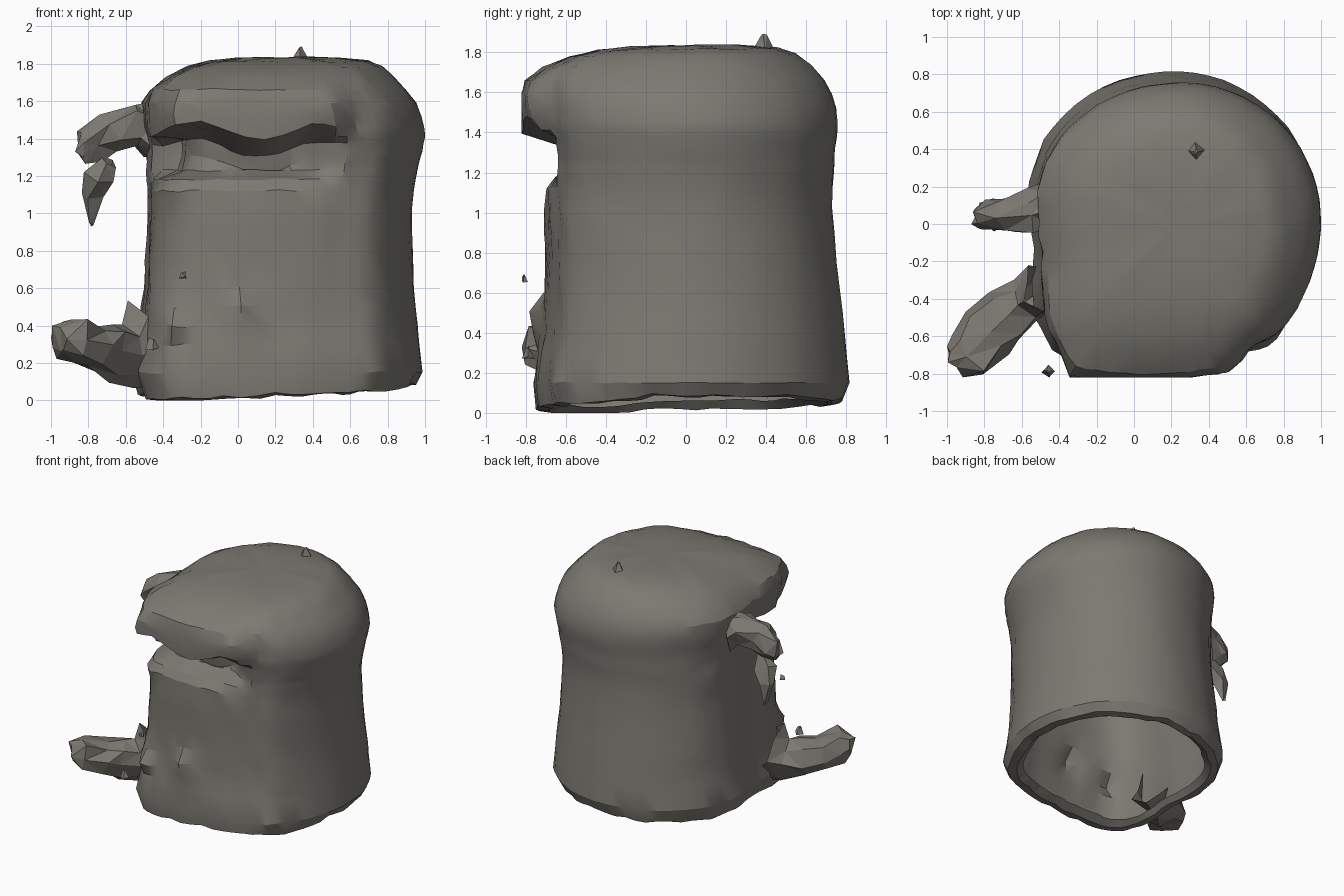
import bpy, bmesh, math, random
from mathutils import Vector, noise

if "Cube" in bpy.data.objects:
    bpy.data.objects.remove(bpy.data.objects["Cube"])
random.seed(4)

stone = bpy.data.materials.new("dark_stone")
stone.diffuse_color = (.205, .193, .17, 1)
stone.use_nodes = True
stone.node_tree.nodes["Principled BSDF"].inputs["Base Color"].default_value = stone.diffuse_color


def finish(name, bm, smooth):
    bmesh.ops.remove_doubles(bm, verts=bm.verts, dist=0.0005)
    bmesh.ops.recalc_face_normals(bm, faces=bm.faces)
    me = bpy.data.meshes.new(name)
    bm.to_mesh(me)
    bm.free()
    me.materials.append(stone)
    ob = bpy.data.objects.new(name, me)
    bpy.context.collection.objects.link(ob)
    if smooth:
        bpy.ops.object.select_all(action='DESELECT')
        ob.select_set(True)
        bpy.context.view_layer.objects.active = ob
        bpy.ops.object.shade_smooth_by_angle(angle=math.radians(25))


def bridge(bm, rows):
    n = len(rows[0])
    for a, b in zip(rows, rows[1:]):
        for i in range(n):
            bm.faces.new((a[i], a[(i + 1) % n], b[(i + 1) % n], b[i]))


def bump(v, lo, hi, soft, soft_hi=None):
    t = max(0, min(1, (v - lo) / soft, (hi - v) / (soft_hi or soft)))
    return t * t * (3 - 2 * t)


# Body outline in a -1..1 box: round back, flatter front and left side
outline = [(-1, .25), (-.84, .62), (-.48, .9), (-.05, 1), (.35, .94), (.72, .7),
           (.94, .34), (1, -.05), (.92, -.45), (.71, -.81), (.45, -.92), (.1, -.99),
           (-.4, -1), (-.77, -.91), (-.95, -.66), (-.98, -.2)]


def catmull(pts, steps):
    out, n = [], len(pts)
    for i in range(n):
        p0, p1, p2, p3 = (Vector(pts[(i + k) % n]) for k in (-1, 0, 1, 2))
        for s in range(steps):
            t = s / steps
            out.append(.5 * (2 * p1 + (p2 - p0) * t + (2 * p0 - 5 * p1 + 4 * p2 - p3) * t * t
                             + (3 * p1 - p0 - 3 * p2 + p3) * t ** 3))
    return out


# Body rings: height, xmin, xmax, ymin, ymax, from the inturned lip to the lid
rings = [(.09, -.42, .84, -.62, .68), (.05, -.46, .88, -.68, .73), (.06, -.52, .945, -.74, .78),
         (.15, -.56, .985, -.76, .815), (.3, -.53, .97, -.73, .80), (.4, -.515, .96, -.715, .79),
         (.5, -.51, .95, -.705, .78), (.6, -.50, .94, -.70, .77), (.75, -.49, .935, -.695, .75),
         (.9, -.48, .93, -.70, .74), (1.02, -.48, .93, -.70, .73), (1.12, -.48, .94, -.69, .73),
         (1.18, -.48, .95, -.69, .735), (1.23, -.48, .96, -.69, .74), (1.28, -.48, .97, -.69, .74),
         (1.33, -.48, .985, -.70, .745), (1.37, -.48, .99, -.70, .75), (1.41, -.49, 1.0, -.71, .755),
         (1.46, -.50, .995, -.72, .755), (1.52, -.51, .98, -.73, .75), (1.59, -.51, .955, -.73, .73),
         (1.66, -.47, .90, -.72, .69), (1.73, -.38, .83, -.67, .63), (1.785, -.27, .77, -.57, .55),
         (1.815, -.15, .7, -.44, .46), (1.83, 0, .53, -.27, .3), (1.835, .15, .36, -.1, .12)]
# Front swellings: x, z, radius, height
swells = [(.02, .47, .10, .09), (-.36, .42, .12, .10), (-.34, 1.15, .09, .05),
          (-.3, 1.52, .15, .08), (-.3, .12, .2, .03)]
profile = catmull(outline, 4)


def shape(p, ring):
    z, x0, x1, y0, y1 = ring
    q = Vector(((x0 + x1) / 2 + p.x * (x1 - x0) / 2, (y0 + y1) / 2 + p.y * (y1 - y0) / 2, z))
    if z < .12:
        q.z += .03 * p.x - .03 * bump(p.y, -2, -.2, .3, .5)
    # deep slot under the brow, wrapping round the front left corner
    axis = Vector((.2, 0))
    ang = math.degrees(math.atan2(q.y, q.x - .2)) % 360
    slot = bump(ang, 190, 300, 18)
    pull = .2 * slot * bump(z, 1.15, 1.44, .1, .05)
    d = Vector((q.x - axis.x, q.y)).normalized()
    q.x -= d.x * pull
    q.y -= d.y * pull
    if 1.25 < z < 1.56:
        q.z += slot * (.05 * math.sin(9 * q.x + 3.6) - .02) * bump(z, 1.2, 1.6, .1)
    if p.y < -.6:
        # overhanging brow
        w = bump(q.x, -.46, .64, .14)
        q.y -= w * .10 * bump(z, 1.36, 1.84, .07, .26)
        for sx, sz, r, h in swells:
            q.y -= h * math.exp(-((q.x - sx) ** 2 + (z - sz) ** 2) / (.6 * r * r))
    if z > 1.7:
        q.z += .012 * q.y + .01 * noise.noise(q * 9)
    rough = .016 if p.y < -.6 or p.x < -.85 or z < .12 else .004
    if z < 1.75:
        q += noise.noise_vector(q * 9) * rough
    q.y, q.z = max(-.82, q.y), max(0, q.z)
    return q


bm = bmesh.new()
rows = [[bm.verts.new(shape(p, r)) for p in profile] for r in rings]
bridge(bm, rows)
bm.faces.new(rows[-1])
finish("hollow_body", bm, True)


def lump(name, path, sides=7, rough=.025):
    """Rough tapering tube; each stop is x, y, z, radius, vertical radius."""
    bm = bmesh.new()
    rows = []
    pts = [Vector(p[:3]) for p in path]
    for i, p in enumerate(path):
        d = (pts[min(i + 1, len(pts) - 1)] - pts[max(i - 1, 0)]).normalized()
        ref = Vector((0, 0, 1)) if abs(d.z) < .8 else Vector((1, 0, 0))
        u = d.cross(ref).normalized()
        v = u.cross(d)
        row = []
        for k in range(sides):
            a = 2 * math.pi * k / sides
            q = pts[i] + u * math.cos(a) * p[3] + v * math.sin(a) * p[4]
            q += Vector([random.uniform(-rough, rough) for _ in range(3)])
            q.y, q.x = max(q.y, -.82), max(q.x, -1)
            row.append(bm.verts.new(q))
        rows.append(row)
    bridge(bm, rows)
    bm.faces.new(rows[-1])
    bmesh.ops.triangulate(bm, faces=bm.faces[:])
    finish(name, bm, False)


# Broken handle: upper stub, hanging tip, lower arm
lump("upper_handle_stub", [(-.46, .1, 1.44, .14, .17), (-.56, .07, 1.47, .11, .13),
                           (-.68, .05, 1.44, .09, .11), (-.79, .04, 1.37, .07, .09),
                           (-.84, .03, 1.31, .03, .04)])
lump("handle_tip", [(-.69, .03, 1.28, .03, .04), (-.74, .04, 1.2, .08, .09),
                    (-.79, .08, 1.09, .06, .06), (-.79, .1, .94, .015, .015)], 5, .015)
lump("lower_handle_arm", [(-.47, -.36, .3, .14, .26), (-.57, -.42, .24, .12, .17),
                          (-.69, -.5, .25, .14, .14), (-.8, -.6, .29, .17, .13),
                          (-.89, -.7, .33, .14, .12), (-.97, -.74, .32, .07, .08)], 8)

# Loose shards and the small spike on the lid
for n, (x, y, z, s) in enumerate([(-.46, -.79, .3, .04), (-.29, -.81, .67, .02),
                                  (.33, .39, 1.845, .06)]):
    lump(f"shard_{n + 1}", [(x, y, z - s * .7, s, s), (x, y, z + s * .7, .01, .01)], 4, .008)
